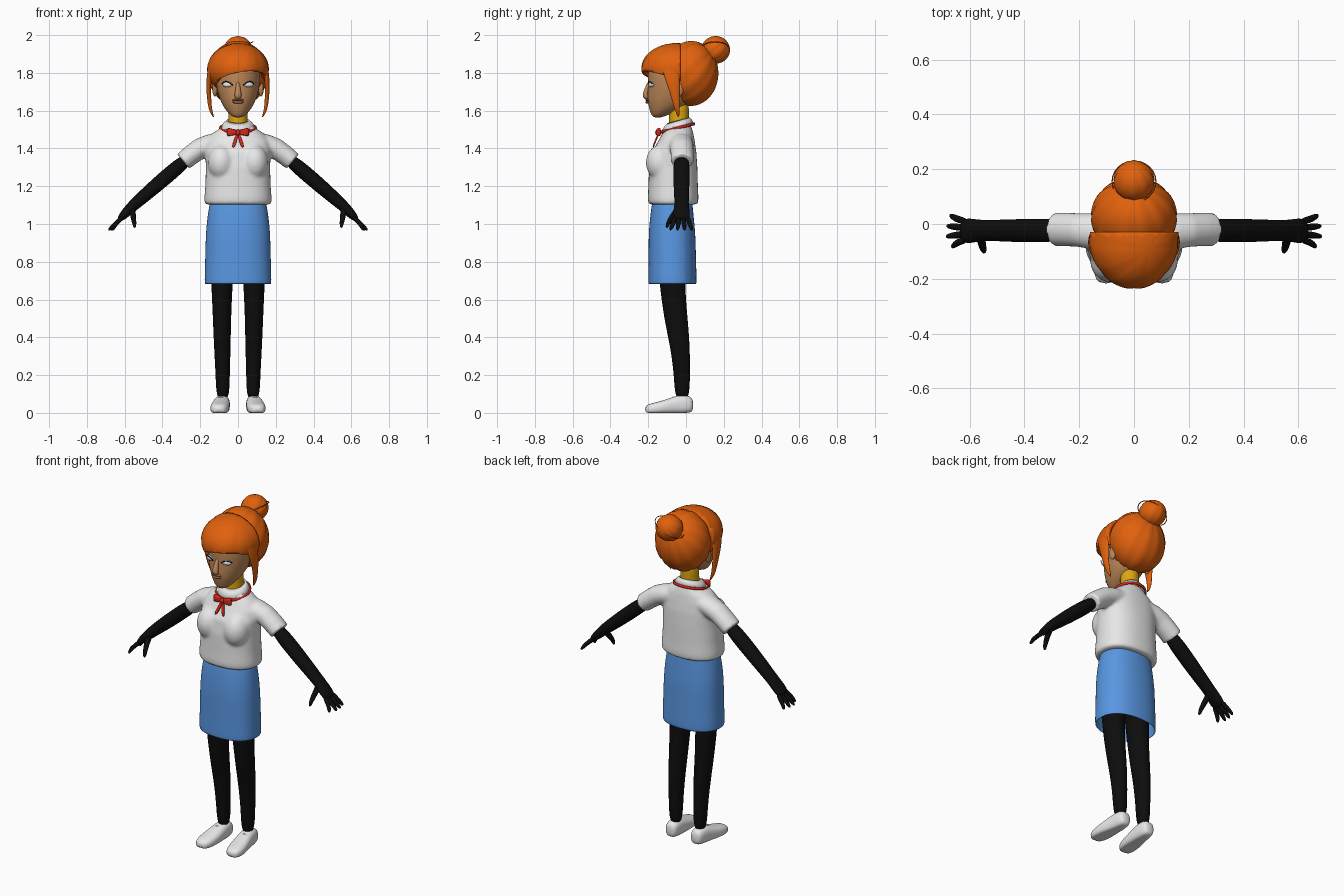
import bpy, bmesh, math
from mathutils import Vector, Matrix

if "Cube" in bpy.data.objects:
    bpy.data.objects.remove(bpy.data.objects["Cube"])

X, Y, Z = Vector((1, 0, 0)), Vector((0, 1, 0)), Vector((0, 0, 1))


def material(name, *rgb):
    m = bpy.data.materials.new(name)
    m.use_nodes = True
    m.diffuse_color = (*rgb, 1)
    bsdf = next(n for n in m.node_tree.nodes if n.type == 'BSDF_PRINCIPLED')
    bsdf.inputs["Base Color"].default_value = (*rgb, 1)
    return m


ORANGE = material("orange_hair", 0.75, 0.12, 0.004)
SKIN = material("skin", 0.52, 0.25, 0.1)
LIP = material("lip_brown", 0.36, 0.14, 0.07)
WHITE = material("white_cloth", 0.8, 0.8, 0.8)
BLACK = material("black_knit", 0.004, 0.004, 0.004)
RED = material("red_ribbon", 0.7, 0.02, 0.01)
BLUE = material("blue_skirt", 0.1, 0.31, 0.76)
YELLOW = material("yellow_neck", 0.72, 0.38, 0.005)


def finish(name, bm, mat, mirror=False, subsurf=0, solid=0, remesh=0):
    bmesh.ops.recalc_face_normals(bm, faces=bm.faces)
    me = bpy.data.meshes.new(name)
    bm.to_mesh(me)
    bm.free()
    me.materials.append(mat)
    me.shade_smooth()
    ob = bpy.data.objects.new(name, me)
    bpy.context.collection.objects.link(ob)
    if mirror:
        ob.modifiers.new("mirror", 'MIRROR').use_mirror_merge = False
    if solid:
        mod = ob.modifiers.new("thickness", 'SOLIDIFY')
        mod.thickness, mod.offset = solid, -1
    if subsurf:
        mod = ob.modifiers.new("subdivision", 'SUBSURF')
        mod.levels = mod.render_levels = subsurf
    if remesh:
        mod = ob.modifiers.new("fuse", 'REMESH')
        mod.mode, mod.voxel_size, mod.use_smooth_shade = 'VOXEL', remesh, True
        mod = ob.modifiers.new("relax", 'SMOOTH')
        mod.factor, mod.iterations = 0.5, 4
    return ob


def tube(bm, rows, ref=X, axis=None, power=2, caps=True, n=16, closed=False):
    """Skin rings (x, y, z, radius along ref, radius across it) along a path."""
    pts = [Vector(r[:3]) for r in rows]
    rings, last = [], len(pts) - 1
    for i, (p, row) in enumerate(zip(pts, rows)):
        if closed:
            t = pts[(i + 1) % len(pts)] - pts[i - 1]
        else:
            t = pts[min(i + 1, last)] - pts[max(i - 1, 0)]
        t = (axis or t).normalized()
        u = (ref - t * ref.dot(t)).normalized()
        v = t.cross(u)
        ring = []
        for k in range(n):
            a = math.tau * k / n
            c, s = (math.copysign(abs(w) ** (2 / power), w) for w in (math.cos(a), math.sin(a)))
            ring.append(bm.verts.new(p + u * c * row[3] + v * s * row[-1]))
        rings.append(ring)
    pairs = list(zip(rings, rings[1:])) + ([(rings[-1], rings[0])] if closed else [])
    for a, b in pairs:
        for k in range(n):
            j = (k + 1) % n
            bm.faces.new((a[k], a[j], b[j], b[k]))
    if caps and not closed:
        bm.faces.new(rings[0])
        bm.faces.new(rings[-1])
    return bm


def sweep(name, mat, rows, mirror=False, subsurf=2, solid=0, **kw):
    return finish(name, tube(bmesh.new(), rows, **kw), mat, mirror, subsurf, solid)


def column(name, mat, rows, **kw):
    """Horizontal rings given as z, centre y, half width, half depth."""
    return sweep(name, mat, [(0, y, z, rx, ry) for z, y, rx, ry in rows], axis=Z, **kw)


def ball(bm, loc, scale, rot=(0, 0, 0), grooves=0, depth=0.035):
    """Ellipsoid, optionally creased along meridians like gathered hair."""
    ret = bmesh.ops.create_uvsphere(bm, u_segments=48, v_segments=24, radius=1)
    for v in ret["verts"]:
        if grooves:
            crease = abs(math.cos(math.atan2(v.co.y, v.co.x) * grooves / 2)) ** 16
            v.co *= 1 - depth * crease * math.hypot(v.co.x, v.co.y)
        for i, axis in enumerate("XYZ"):
            v.co = Matrix.Rotation(rot[i], 3, axis) @ v.co
        v.co = Vector(a * b for a, b in zip(v.co, scale)) + Vector(loc)
    return bm


# Head, neck and facial features
column("head", SKIN, [(1.563, -.15, .02, .022), (1.58, -.137, .046, .049), (1.61, -.11, .072, .086),
                      (1.65, -.085, .094, .122), (1.70, -.075, .111, .13), (1.75, -.07, .12, .132),
                      (1.82, -.06, .123, .148), (1.89, -.05, .1, .12), (1.93, -.04, .05, .06)])
column("neck", YELLOW, [(1.48, -.037, .06, .06), (1.53, -.037, .051, .053),
                        (1.58, -.037, .051, .053), (1.66, -.037, .052, .055)])
sweep("nose", SKIN, [(0, -.192, 1.755, .01, .01), (0, -.209, 1.71, .013, .012),
                     (0, -.219, 1.68, .021, .017), (0, -.2, 1.662, .014, .014)])
finish("ears", ball(bmesh.new(), (.122, -.035, 1.715), (.014, .022, .04)), SKIN, mirror=True)
for lip, z, h in (("upper_lip", 1.657, .006), ("lower_lip", 1.645, .008)):
    finish(lip, ball(bmesh.new(), (0, -.203, z), (.03, .012, h)), LIP)


def bent_eye(bm):
    # Turn an eye part so it follows the curve of the cheek
    bmesh.ops.rotate(bm, cent=(.056, -.186, 1.738), matrix=Matrix.Rotation(.32, 3, 'Z'), verts=bm.verts)
    return bm


finish("eyes", bent_eye(ball(bmesh.new(), (.056, -.184, 1.738), (.027, .013, .014))), WHITE, mirror=True)
lid = [(.056 + .03 * c, -.199 + .013 * c * c, 1.738 + .016 * (1 - c * c) + .004 * c, .0028, .0028)
       for c in (-1, -.6, -.2, .2, .6, 1)]
finish("eyelids", bent_eye(tube(bmesh.new(), lid, ref=Z, n=8)), BLACK, mirror=True)

# Hair: gathered back, swept fringe, side locks and bun
finish("back_hair", ball(bmesh.new(), (0, .027, 1.797), (.158, .145, .173), (-.85, 0, 0), 12), ORANGE)
bm = ball(bmesh.new(), (0, -.05, 1.82), (.164, .188, .138), (.2, .35, 0), 8, .02)
for co, no in (((0, -.03, 0), (0, 1, 0)), ((0, -.2, 1.79), (.18, -.35, -1))):
    bmesh.ops.bisect_plane(bm, geom=bm.verts[:] + bm.edges[:] + bm.faces[:],
                           plane_co=co, plane_no=no, clear_outer=True)
finish("fringe", bm, ORANGE, solid=.03)
sweep("side_locks", ORANGE, [(.135, -.085, 1.88, .04, .012), (.151, -.078, 1.80, .046, .014),
                             (.156, -.064, 1.73, .032, .013), (.153, -.054, 1.66, .021, .011),
                             (.146, -.045, 1.60, .013, .009), (.128, -.04, 1.565, .003, .003)],
      ref=Y, mirror=True)
finish("hair_bun", ball(bmesh.new(), (0, .157, 1.922), (.075, .076, .073), (-.85, 0, 0), 10, .05), ORANGE)
wisp = [(.08 * math.cos(a), .155 + .075 * math.sin(a), 1.925 + .04 * math.cos(a), .0025, .0025)
        for a in (i * math.tau / 24 for i in range(24))]
sweep("bun_wisp", ORANGE, wisp, ref=Z, n=6, subsurf=0, closed=True)

# Shirt: torso, bust and sleeves fused into one skin
bm = bmesh.new()
torso = [(1.103, -.068, .166, .122), (1.112, -.068, .178, .132), (1.14, -.068, .178, .134),
         (1.2, -.068, .173, .131), (1.3, -.068, .17, .128), (1.38, -.064, .174, .119),
         (1.44, -.05, .166, .096), (1.48, -.043, .135, .082), (1.51, -.04, .092, .07),
         (1.535, -.038, .062, .058)]
tube(bm, [(0, y, z, rx, ry) for z, y, rx, ry in torso], axis=Z, power=2.3, n=40)
for s in (1, -1):
    ball(bm, (s * .088, -.132, 1.325), (.072, .08, .095))
    tube(bm, [(s * .09, -.03, 1.435, .065, .05), (s * .15, -.026, 1.42, .066, .055),
              (s * .2, -.022, 1.4, .062, .055), (s * .25, -.02, 1.364, .061, .053),
              (s * .29, -.02, 1.331, .061, .051)], ref=Y, n=32)
finish("shirt", bm, WHITE, remesh=.01)

# Collar with its red trim, both dipping to the front
bm = tube(bmesh.new(), [(0, -.038, 1.53, .054, .055), (0, -.038, 1.548, .058, .058),
                        (0, -.042, 1.535, .075, .072), (0, -.045, 1.51, .093, .086)], axis=Z, caps=False, n=32)
for v in bm.verts:
    v.co.z += .25 * (v.co.y + .045)
finish("collar", bm, WHITE, solid=.006)
ring = [(.094 * math.cos(a), -.045 + .088 * math.sin(a), 1.508 + .022 * math.sin(a), .008, .006)
        for a in (i * math.tau / 40 for i in range(40))]
sweep("collar_trim", RED, ring, ref=Z, n=8, subsurf=0, closed=True)

# Ribbon bow
sweep("bow_loops", RED, [(.004, -.146, 1.485, .012, .008), (.025, -.148, 1.486, .017, .012),
                         (.05, -.144, 1.487, .022, .012), (.056, -.14, 1.487, .021, .008)],
      ref=Z, power=4, mirror=True, subsurf=1)
finish("bow_knot", ball(bmesh.new(), (0, -.15, 1.484), (.013, .013, .016)), RED)
sweep("bow_tails", RED, [(.003, -.145, 1.478, .007, .005), (.014, -.162, 1.44, .009, .004),
                         (.027, -.176, 1.403, .009, .004)], mirror=True, subsurf=1, power=4)

# Skirt, open at the hem
column("skirt", BLUE, [(1.125, -.072, .148, .106), (1.05, -.075, .162, .115), (.95, -.074, .172, .125),
                       (.85, -.073, .174, .126), (.75, -.072, .177, .128), (.68, -.072, .179, .13)],
       caps=False, solid=.008, power=2.3, n=24)

# Legs and shoes
sweep("legs", BLACK, [(.082, -.078, .95, .075, .085), (.085, -.076, .7, .058, .068),
                      (.085, -.054, .5, .049, .064), (.083, -.031, .35, .045, .053),
                      (.081, -.021, .2, .038, .043), (.08, -.02, .06, .035, .039)], axis=Z, mirror=True)
bm = tube(bmesh.new(), [(.083, .038, .04, .022, .026), (.083, .026, .044, .036, .044),
                        (.084, -.02, .045, .042, .052), (.088, -.065, .04, .045, .047),
                        (.095, -.125, .028, .052, .036), (.1, -.185, .021, .048, .03),
                        (.102, -.218, .018, .028, .02)], axis=Y, power=2.5, n=24)
for v in bm.verts:
    v.co.z = max(v.co.z, 0)
finish("shoes", bm, WHITE, mirror=True, subsurf=1)
for i in range(2):
    y, z = -.065 - .03 * i, .088 - .013 * i
    sweep(f"shoe_laces_{i + 1}", WHITE, [(.06 + .006 * i, y, z - .015, .004, .004), (.09, y - .006, z, .004, .004),
                                         (.12, y, z - .015, .004, .004)], ref=Y, n=8, mirror=True, subsurf=1)

# Arms, palms, fingers and thumbs
bm = tube(bmesh.new(), [(.25, -.023, 1.36, .045, .038), (.38, -.024, 1.25, .044, .041),
                        (.48, -.024, 1.163, .041, .037), (.555, -.023, 1.098, .037, .031),
                        (.595, -.025, 1.058, .047, .026), (.632, -.025, 1.02, .045, .016)], ref=Y)
for base, tip, x in ((.008, .033, .672), (-.014, -.007, .684), (-.036, -.046, .686), (-.056, -.085, .664)):
    tube(bm, [(.612, base, 1.038, .014, .014), (.64, (base * 2 + tip) / 3, 1.008, .013, .012),
              ((x + .645) / 2, (base + tip * 2) / 3, .988, .012, .011), (x, tip, .966, .007, .007)], ref=Y, n=12)
tube(bm, [(.56, -.03, 1.09, .018, .02), (.557, -.065, 1.05, .016, .016),
          (.55, -.092, 1.012, .013, .013), (.546, -.104, .978, .007, .007)], ref=X, n=12)
finish("arms", bm, BLACK, mirror=True, subsurf=2)
